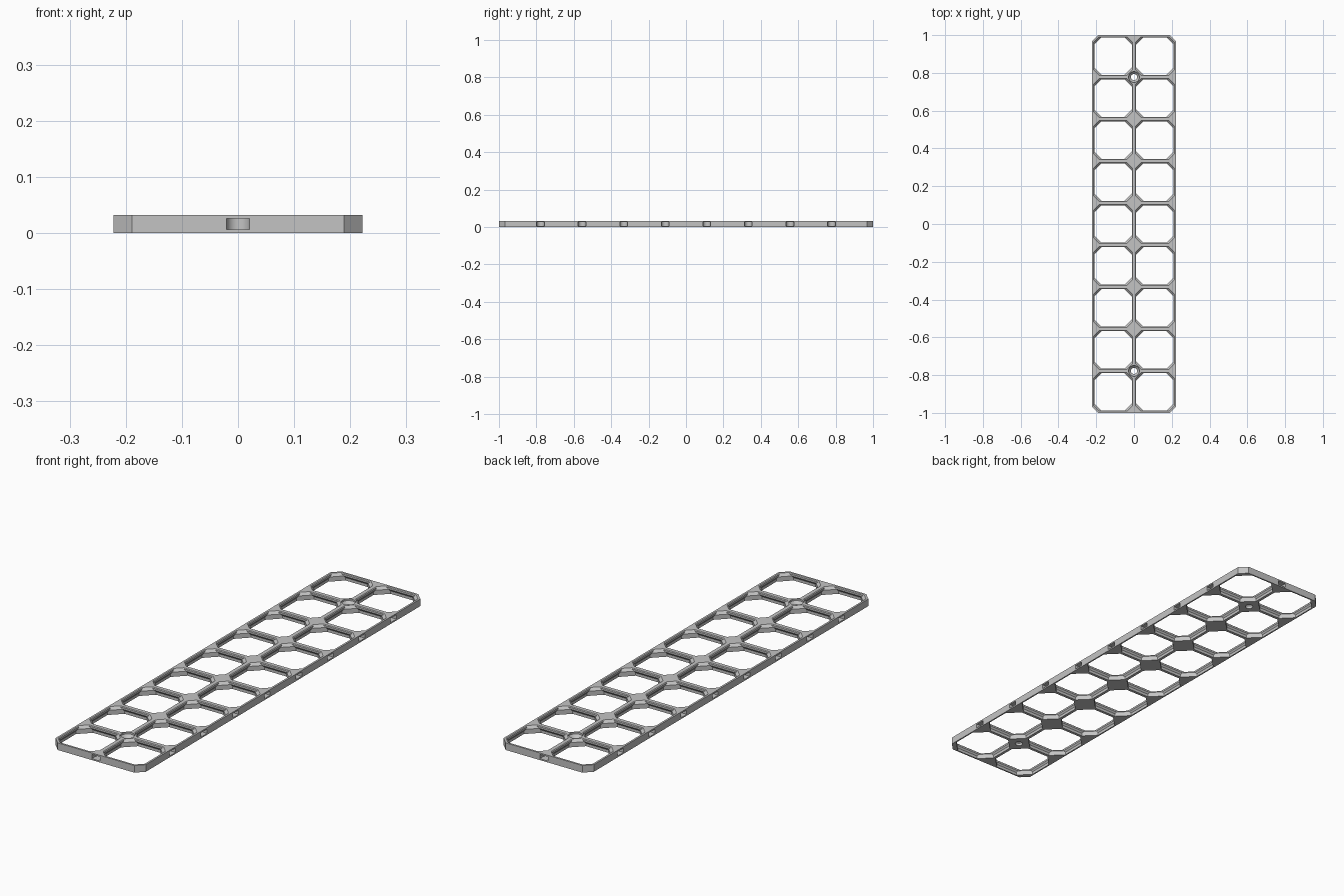
import bpy
import bmesh
import math

cube = bpy.data.objects.get("Cube")
if cube:
    bpy.data.objects.remove(cube, do_unlink=True)

# Sizes in plate units, scaled to the final size by S
S = 2 / 252
PITCH, COLS, ROWS, THICK = 28, 2, 9, 4
W, L = PITCH * COLS / 2, PITCH * ROWS / 2
CORNER_CUT = 4.2

grey = bpy.data.materials.new("light_grey")
grey.use_nodes = True
grey.diffuse_color = (0.55, 0.55, 0.55, 1)
grey.node_tree.nodes["Principled BSDF"].inputs["Base Color"].default_value = grey.diffuse_color


def loft(bm, rings):
    """Closed solid through rings of equal point count, bottom to top."""
    rows = [[bm.verts.new([c * S for c in p]) for p in ring] for ring in rings]
    n = len(rows[0])
    bm.faces.new(rows[0][::-1])
    bm.faces.new(rows[-1])
    for a, b in zip(rows, rows[1:]):
        for i in range(n):
            j = (i + 1) % n
            bm.faces.new((a[i], a[j], b[j], b[i]))


def octagon(cx, cy, hx, hy, cut, z):
    """Rectangle with its corners cut at 45 degrees, counter-clockwise."""
    pts = []
    for sx, sy in ((1, 1), (-1, 1), (-1, -1), (1, -1)):
        pair = [(sx * hx, sy * (hy - cut)), (sx * (hx - cut), sy * hy)]
        pts += pair if sx * sy > 0 else pair[::-1]
    return [(cx + x, cy + y, z) for x, y in pts]


def circle(cx, cy, r, z, n=48):
    return [(cx + r * math.cos(t), cy + r * math.sin(t), z)
            for t in (2 * math.pi * i / n for i in range(n))]


def make_object(name, bm):
    bmesh.ops.recalc_face_normals(bm, faces=bm.faces)
    mesh = bpy.data.meshes.new(name)
    bm.to_mesh(mesh)
    bm.free()
    mesh.materials.append(grey)
    obj = bpy.data.objects.new(name, mesh)
    bpy.context.collection.objects.link(obj)
    return obj


# Slab with chamfered outer corners
bm = bmesh.new()
loft(bm, [octagon(0, 0, W, L, CORNER_CUT, z) for z in (0, THICK)])
plate = make_object("grid_plate", bm)

# Cell openings: height, rib half-thickness, corner thickness along the diagonal
CORNER = CORNER_CUT / math.sqrt(2) + 2.6
PROFILE = [(-1, 0.8, CORNER), (1.6, 0.8, CORNER), (2.6, 1.5, CORNER),
           (3.6, 1.5, CORNER - 1), (4, 1.1, CORNER - 1.4), (5, 0.1, CORNER - 2.4)]
bm = bmesh.new()
for col in range(COLS):
    for row in range(ROWS):
        cx, cy = (col + 0.5) * PITCH - W, (row + 0.5) * PITCH - L
        loft(bm, [octagon(cx, cy, PITCH / 2 - rib, PITCH / 2 - rib,
                          corner * math.sqrt(2) - 2 * rib, z)
                  for z, rib, corner in PROFILE])
openings = make_object("cell_opening_cutter", bm)

# Connector slots: round-ended pockets entering from the edge between cells
R, DEPTH, SLOT_H = 2.6, 2.5, 2.4


def slot(bm, x, y, dx, dy):
    arc = [(DEPTH + R * math.cos(t), R * math.sin(t))
           for t in (math.pi * (i / 20 - 0.5) for i in range(21))]
    outline = [(-1, -R)] + arc + [(-1, R)]
    loft(bm, [[(x + u * dx - v * dy, y + u * dy + v * dx, THICK / 2 + h)
               for u, v in outline] for h in (-SLOT_H / 2, SLOT_H / 2)])


bm = bmesh.new()
for side in (-1, 1):
    for i in range(1, ROWS):
        slot(bm, side * W, i * PITCH - L, -side, 0)
    for i in range(1, COLS):
        slot(bm, i * PITCH - W, side * L, 0, -side)
slots = make_object("connector_slot_cutter", bm)

# Countersunk screw holes in the first and last inner crossings
bm = bmesh.new()
for side in (-1, 1):
    y = side * (L - PITCH)
    loft(bm, [circle(0, y, r, z) for r, z in
              ((2.05, -1), (2.05, 1.45), (3.6, 3), (3.6, 5))])
screws = make_object("screw_hole_cutter", bm)

# Cut everything, then drop the cutters
bpy.context.view_layer.objects.active = plate
plate.select_set(True)
for cutter in (openings, slots, screws):
    cutter.hide_render = True
    mod = plate.modifiers.new(cutter.name, "BOOLEAN")
    mod.operation = "DIFFERENCE"
    mod.solver = "EXACT"
    mod.object = cutter
    bpy.ops.object.modifier_apply(modifier=mod.name)
    bpy.data.objects.remove(cutter, do_unlink=True)

bpy.ops.object.shade_smooth_by_angle(angle=math.radians(20))
